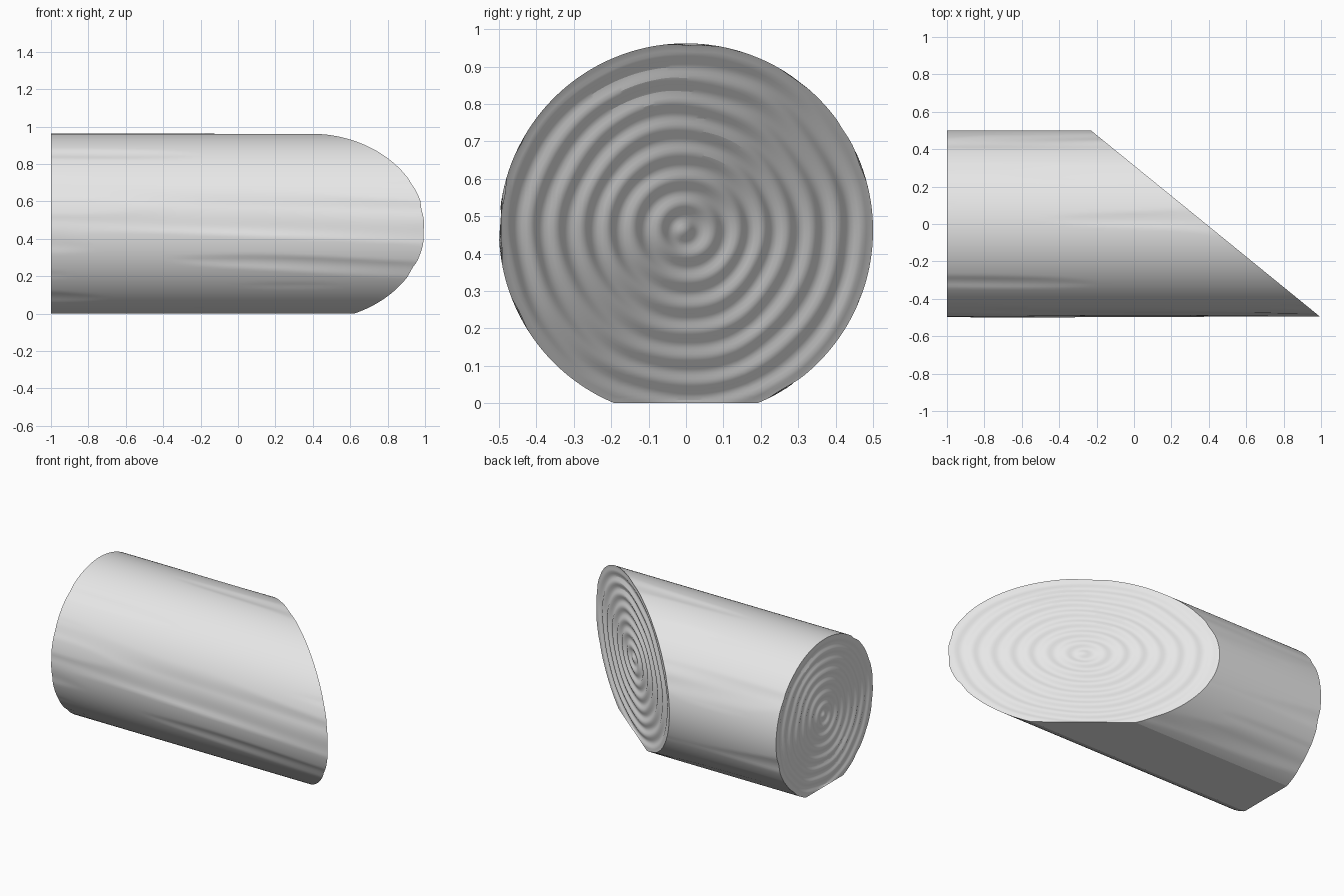
import bpy
import bmesh
import math
from mathutils import Vector, noise

RADIUS = 0.5
SEGS = 240           # steps around the log
STEPS = 40           # steps along the log
RINGS = 56           # steps from rim to heart on each end
CENTRE = RADIUS * math.sin(math.radians(67.5))   # heart height above the flat


def mitre_x(y):
    """Position of the slanted end across the log."""
    return 0.385 - 1.23 * y


def bark_radius(x, a):
    """Log radius with long shallow grooves pressed into the bark."""
    n = noise.noise(Vector((x * 0.8, 4.5 * math.cos(a), 4.5 * math.sin(a) + x * 0.25)))
    return RADIUS - 0.016 * max(0.0, n - 0.08)


def outline(x, a):
    r = bark_radius(x, a)
    return r * math.cos(a), max(0.0, CENTRE + r * math.sin(a))


def ring_depth(y, z, seed):
    """Shallow growth rings, slightly wobbly, pressed into the ends."""
    r = math.hypot(y, z - CENTRE)
    r += 0.012 * noise.noise(Vector((y * 5, z * 5, seed)))
    fade = min(1.0, max(0.0, (RADIUS - r) / 0.03))
    return 0.005 * fade * (1 - math.cos(math.tau * r / 0.068))


def bridge(bm, first, second):
    for i in range(SEGS):
        j = (i + 1) % SEGS
        bm.faces.new((first[i], first[j], second[j], second[i]))


def add_cap(bm, rim, direction, end_x, seed):
    """Close one end with concentric loops pressed in along its normal."""
    previous = rim
    flat = [(v.co.y, v.co.z - CENTRE) for v in rim]
    for k in range(RINGS - 1, 0, -1):
        f = k / RINGS
        loop = []
        for y, z in flat:
            py, pz = y * f, CENTRE + z * f
            p = Vector((end_x(py), py, pz))
            loop.append(bm.verts.new(p - direction * ring_depth(py, pz, seed)))
        bridge(bm, previous, loop)
        previous = loop
    heart = bm.verts.new((end_x(0), 0, CENTRE))
    for i in range(SEGS):
        bm.faces.new((previous[i], previous[(i + 1) % SEGS], heart))


default = bpy.data.objects.get("Cube")
if default:
    bpy.data.objects.remove(default, do_unlink=True)

bm = bmesh.new()

# Bark: loops running from the square end to the slanted end
loops = []
for s in range(STEPS + 1):
    t = s / STEPS
    loop = []
    for i in range(SEGS):
        a = math.tau * i / SEGS
        x = -1 + t * (mitre_x(RADIUS * math.cos(a)) + 1)
        y, z = outline(x, a)
        if s == STEPS:
            x = mitre_x(y)
        loop.append(bm.verts.new((x, y, z)))
    loops.append(loop)
for first, second in zip(loops, loops[1:]):
    bridge(bm, first, second)

# Sawn ends with growth rings
add_cap(bm, loops[0], Vector((-1, 0, 0)), lambda y: -1.0, 3.0)
add_cap(bm, loops[-1], Vector((1, 1.23, 0)).normalized(), mitre_x, 8.0)
bmesh.ops.recalc_face_normals(bm, faces=bm.faces)

mesh = bpy.data.meshes.new("log")
bm.to_mesh(mesh)
bm.free()
log = bpy.data.objects.new("log", mesh)
bpy.context.collection.objects.link(log)

# Plain grey surface
grey = bpy.data.materials.new("plain grey")
grey.use_nodes = True
colour = (0.8, 0.8, 0.8, 1)
grey.diffuse_color = colour
grey.node_tree.nodes["Principled BSDF"].inputs["Base Color"].default_value = colour
mesh.materials.append(grey)

bpy.ops.object.select_all(action='DESELECT')
log.select_set(True)
bpy.context.view_layer.objects.active = log
bpy.ops.object.shade_smooth_by_angle(angle=math.radians(21))
